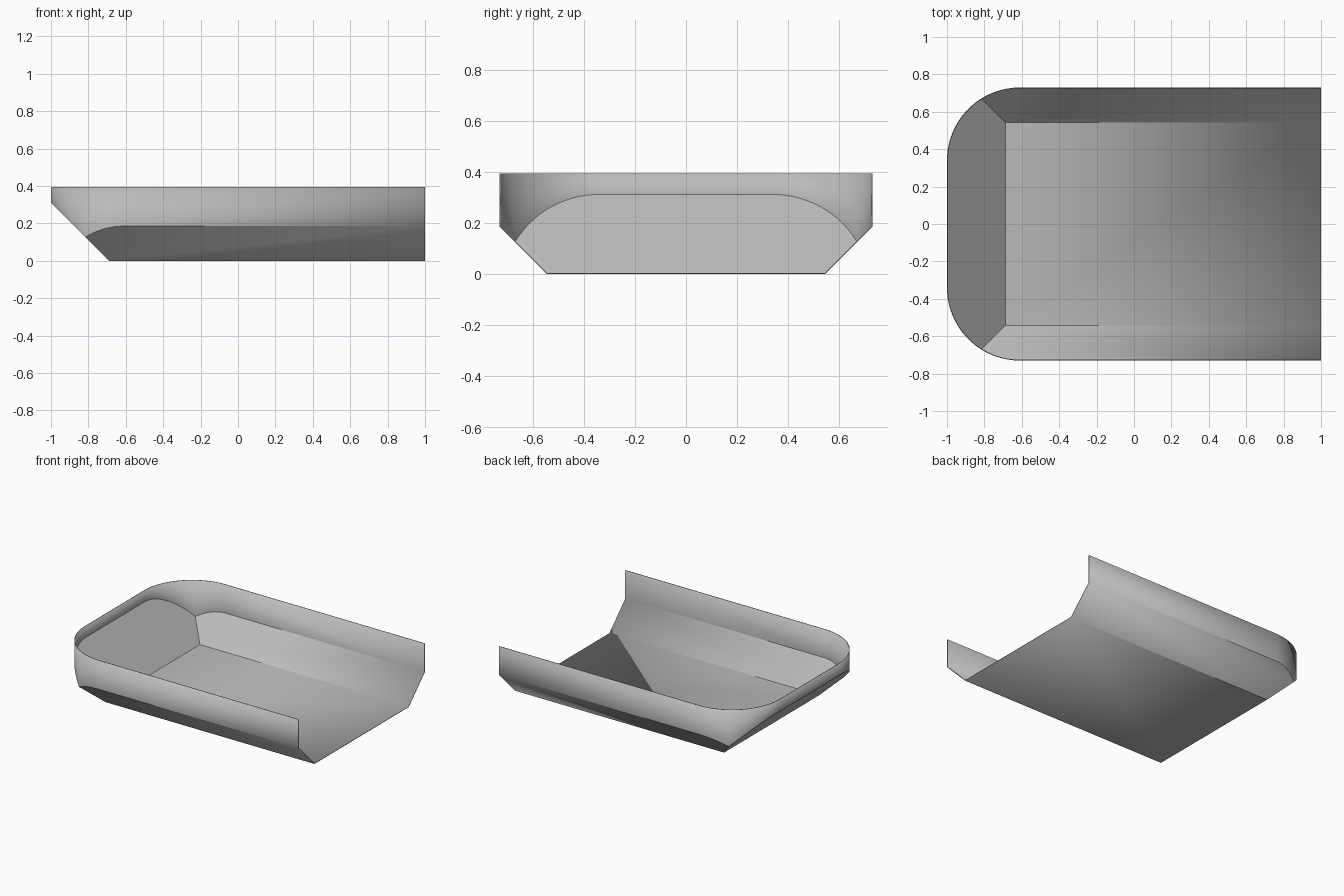
import bpy, bmesh, math
from mathutils import Vector

if "Cube" in bpy.data.objects:
    bpy.data.objects.remove(bpy.data.objects["Cube"])

R, CX, CY = 0.39, -0.61, 0.34      # corner radius and corner centre
FX, FY = -0.69, 0.545              # floor edges where the 45 degree slopes begin
TOP, END, THICK = 0.395, 1.0, 0.005
STEPS = 14
INSIDE = Vector((0, 0, 1))

# Half outline of the wall: open end, side, corner arc; the slopes meet at the mitre
mitre = math.pi / 4 + math.asin((FX - CX + FY - CY) / (R * math.sqrt(2)))
angles = [math.pi / 2 + (mitre - math.pi / 2) * i / STEPS for i in range(STEPS)]
angles += [mitre * (1 - i / (2 * STEPS)) for i in range(2 * STEPS + 1)]
half = [(END, CY + R)] + [(CX - R * math.cos(t), CY + R * math.sin(t)) for t in angles]
M = STEPS + 1                      # index of the mitre point
outline = half + [(x, -y) for x, y in reversed(half)]
N = len(outline)

bm = bmesh.new()
low = [bm.verts.new((x, y, max(abs(y) - FY, FX - x))) for x, y in outline]
high = [bm.verts.new((x, y, TOP)) for x, y in outline]
floor = [bm.verts.new((x, y, 0)) for x, y in
         ((END, FY), (FX, FY), (FX, -FY), (END, -FY))]


def face(verts, smooth=False):
    """Add a face that points away from the inside of the tray."""
    f = bm.faces.new(verts)
    f.normal_update()
    if f.normal.dot(f.calc_center_median() - INSIDE) < 0:
        f.normal_flip()
    f.smooth = smooth


# Floor, two side slopes and the end slope
face(floor)
face([floor[0], floor[1]] + low[M::-1])
face([floor[3], floor[2]] + low[N - 1 - M:])
face([floor[2], floor[1]] + low[M:N - M])

# Upright wall
for i in range(N - 1):
    face([low[i], low[i + 1], high[i + 1], high[i]], True)

mesh = bpy.data.meshes.new("tray_shell")
bm.to_mesh(mesh)
bm.free()
tray = bpy.data.objects.new("tray_shell", mesh)
bpy.context.collection.objects.link(tray)

grey = bpy.data.materials.new("grey")
grey.diffuse_color = (0.5, 0.5, 0.5, 1)
grey.use_nodes = True
grey.node_tree.nodes["Principled BSDF"].inputs["Base Color"].default_value = grey.diffuse_color
mesh.materials.append(grey)

# Thin sheet thickness, grown inward
solid = tray.modifiers.new("thickness", "SOLIDIFY")
solid.thickness = THICK
solid.offset = -1
solid.use_even_offset = True

bpy.context.view_layer.objects.active = tray
tray.select_set(True)
bpy.ops.object.shade_smooth_by_angle(angle=math.radians(30))
